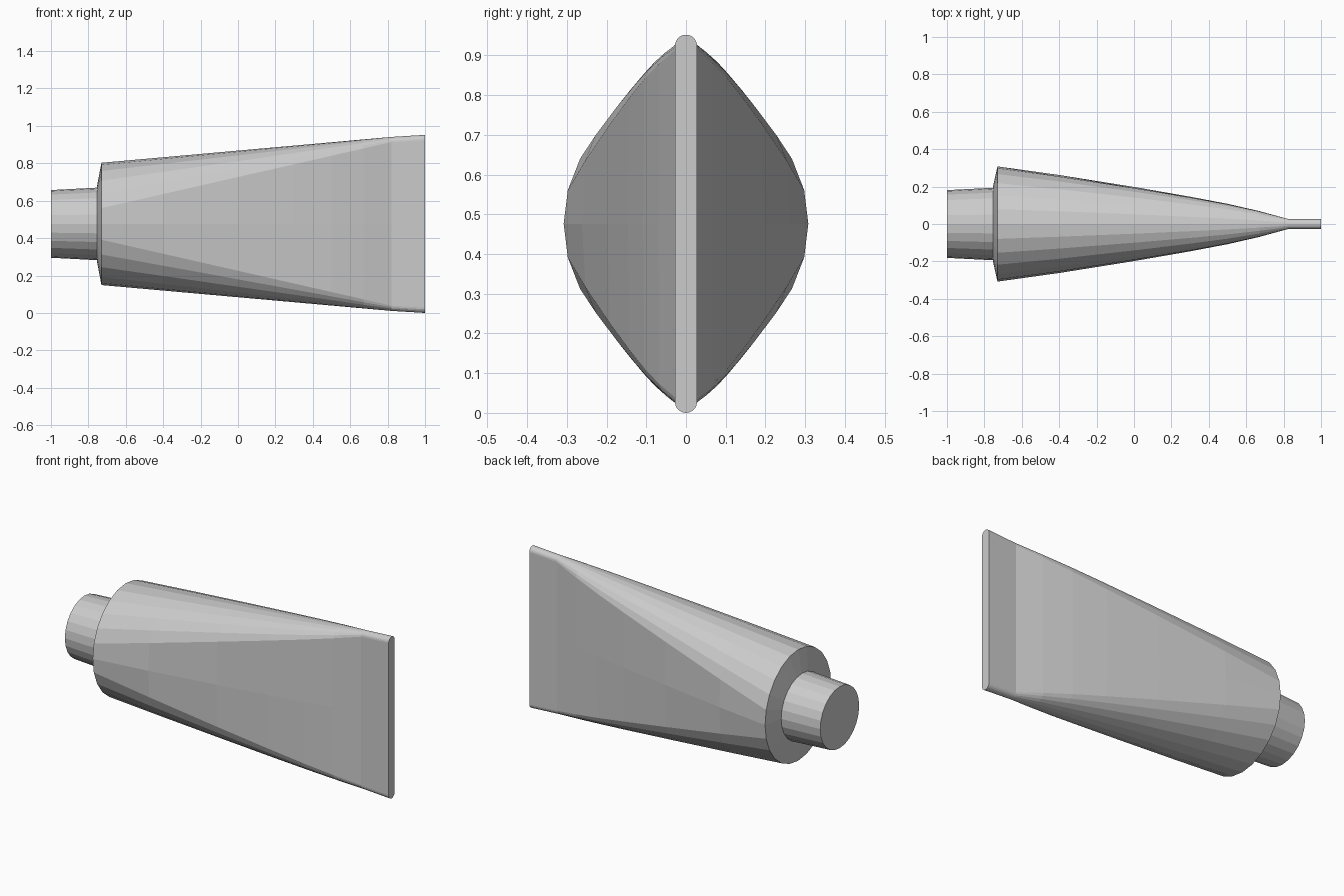
import bpy, bmesh
from math import cos, sin, tau

if "Cube" in bpy.data.objects:
    bpy.data.objects.remove(bpy.data.objects["Cube"])

N = 24          # sides around the tube
ZC = 0.476      # height of the tube axis


def oval(x, ry, rz):
    return [(x, ry * cos(tau * i / N), ZC + rz * sin(tau * i / N)) for i in range(N)]


def slot(x, r, half):
    """Flattened section: two small arcs joined by straight sides."""
    pts = []
    for i in range(N):
        c, s = cos(tau * i / N), sin(tau * i / N)
        if i % (N // 2) == 0:
            z = 0
        else:
            # spread the arc points over a full half turn
            k = (i % (N // 2) - 1) / (N // 2 - 2)
            sign = 1 if i < N // 2 else -1
            c, s = sign * cos(tau / 2 * k), sign * sin(tau / 2 * k)
            z = sign * (half - r) + r * s
        pts.append((x, r * c, ZC + z))
    return pts


def loft(name, rings):
    bm = bmesh.new()
    vs = [[bm.verts.new(p) for p in ring] for ring in rings]
    for a, b in zip(vs, vs[1:]):
        for i in range(N):
            j = (i + 1) % N
            bm.faces.new((a[i], a[j], b[j], b[i]))
    bm.faces.new(vs[0])
    bm.faces.new(vs[-1])
    bmesh.ops.recalc_face_normals(bm, faces=bm.faces)
    me = bpy.data.meshes.new(name)
    bm.to_mesh(me)
    bm.free()
    ob = bpy.data.objects.new(name, me)
    bpy.context.collection.objects.link(ob)
    return ob


# Screw cap, slightly tapered
loft("cap", [oval(-1.0, 0.181, 0.181), oval(-0.75, 0.194, 0.194)])

# Tube body: shoulder, then round section blending into the flat crimp
X0, X1, RY, RF = -0.73, 0.82, 0.308, 0.028
start, end = oval(X0, RY, 0.327), slot(X1, RF, 0.465)
rings = [oval(-0.755, 0.196, 0.196), start]
for x, y in [(-0.4, 0.262), (0.0, 0.198), (0.3, 0.146), (0.5, 0.108), (0.67, 0.069)]:
    t, s = (x - X0) / (X1 - X0), (RY - y) / (RY - RF)
    rings.append([(x, a[1] + (b[1] - a[1]) * s, a[2] + (b[2] - a[2]) * t)
                  for a, b in zip(start, end)])
rings += [end, slot(1.0, RF, 0.476)]
loft("tube_body", rings)
